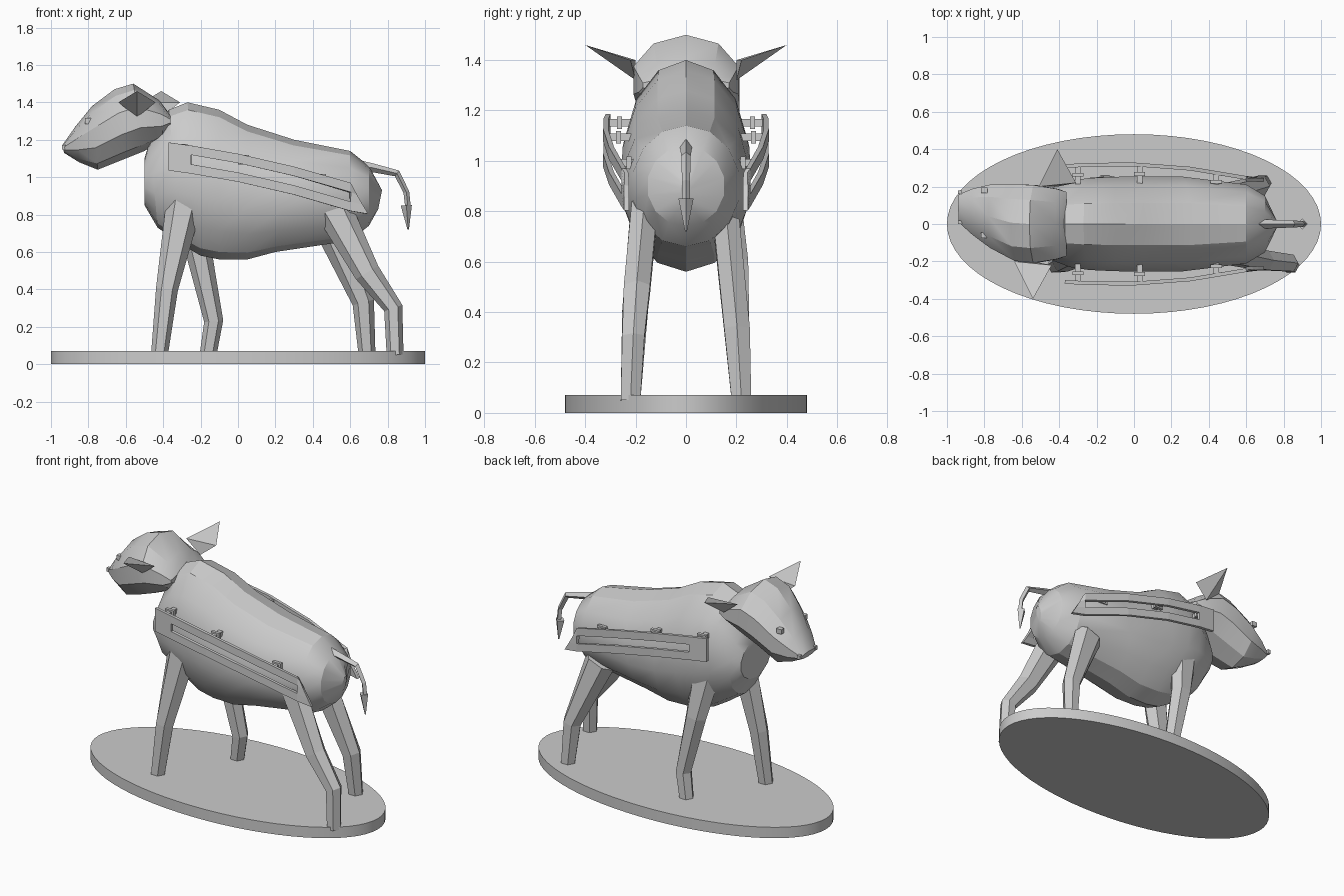
import bpy
import bmesh
from math import cos, sin, pi, radians, sqrt
from mathutils import Vector

if "Cube" in bpy.data.objects:
    bpy.data.objects.remove(bpy.data.objects["Cube"])

grey = bpy.data.materials.new("plain grey")
grey.use_nodes = True
grey.diffuse_color = (0.6, 0.6, 0.6, 1)
grey.node_tree.nodes["Principled BSDF"].inputs["Base Color"].default_value = grey.diffuse_color


def finish(name, bm, smooth=False):
    """Turn a bmesh into a coloured object, flat or smooth with sharp edges kept."""
    bmesh.ops.recalc_face_normals(bm, faces=bm.faces)
    mesh = bpy.data.meshes.new(name)
    bm.to_mesh(mesh)
    bm.free()
    mesh.materials.append(grey)
    obj = bpy.data.objects.new(name, mesh)
    bpy.context.collection.objects.link(obj)
    if smooth:
        bpy.ops.object.select_all(action="DESELECT")
        obj.select_set(True)
        bpy.context.view_layer.objects.active = obj
        bpy.ops.object.shade_smooth_by_angle(angle=radians(25))
    return obj


def skin(name, rings, sides, smooth=False):
    """Join elliptical rings, each given by its centre and two half axes."""
    bm = bmesh.new()
    loops = []
    for centre, up, across in rings:
        angles = [2 * pi * i / sides for i in range(sides)]
        loops.append([bm.verts.new(centre + up * cos(a) + across * sin(a)) for a in angles])
    for near, far in zip(loops, loops[1:]):
        for i in range(sides):
            bm.faces.new((near[i - 1], near[i], far[i], far[i - 1]))
    bm.faces.new(loops[0])
    bm.faces.new(loops[-1])
    return finish(name, bm, smooth)


def hull(name, outline, sides, half_width, drift):
    """Skin between upper and lower outline points; width and sideways drift follow rules in x."""
    rings = []
    for top_x, top_z, low_x, low_z in outline:
        top, low = Vector((top_x, 0, top_z)), Vector((low_x, 0, low_z))
        middle = (top + low) / 2
        across = Vector((0, half_width(middle.x), 0))
        middle.y = drift(middle.x)
        rings.append((middle, (top - low) / 2, across))
    return skin(name, rings, sides, smooth=True)


def limb(name, path, thick, thin, start_y, end_y, sides):
    """Tapering tube along an (x, z) path, leaning from start_y to end_y."""
    points = [Vector((x, 0, z)) for x, z in path]
    last = len(points) - 1
    rings = []
    for i, point in enumerate(points):
        along = points[min(i + 1, last)] - points[max(i - 1, 0)]
        normal = Vector((along.z, 0, -along.x)).normalized()
        t = i / last
        radius = thin + (thick - thin) * (1 - t) ** 2
        centre = point + Vector((0, start_y + (end_y - start_y) * sqrt(t), 0))
        rings.append((centre, normal * radius, Vector((0, min(radius, 0.06), 0))))
    return skin(name, rings, sides)


def box(name, centre, size):
    bm = bmesh.new()
    bmesh.ops.create_cube(bm, size=1)
    bmesh.ops.scale(bm, vec=size, verts=bm.verts)
    bmesh.ops.translate(bm, vec=centre, verts=bm.verts)
    return finish(name, bm)


def ear(name, x, sign):
    bm = bmesh.new()
    front = bm.verts.new((x - 0.1, sign * 0.2, 1.4))
    back = bm.verts.new((x + 0.1, sign * 0.22, 1.4))
    under = bm.verts.new((x, sign * 0.2, 1.32))
    tip = bm.verts.new((x, sign * 0.4, 1.46))
    for corners in ((front, back, under), (front, back, tip), (back, under, tip), (under, front, tip)):
        bm.faces.new(corners)
    return finish(name, bm)


# Oval stand
bm = bmesh.new()
bmesh.ops.create_cone(bm, cap_ends=True, segments=64, radius1=1, radius2=1, depth=0.07)
bmesh.ops.scale(bm, vec=(1, 0.48, 1), verts=bm.verts)
bmesh.ops.translate(bm, vec=(0, 0, 0.035), verts=bm.verts)
finish("stand", bm, smooth=True)

# Torso, full in the middle and closing at chest and rump
hull("body", [
    (-0.5, 1.1, -0.5, 0.85),
    (-0.47, 1.2, -0.43, 0.73),
    (-0.37, 1.36, -0.3, 0.64),
    (-0.27, 1.4, -0.2, 0.58),
    (-0.1, 1.36, -0.1, 0.56),
    (0.05, 1.28, 0.05, 0.56),
    (0.3, 1.2, 0.2, 0.6),
    (0.6, 1.14, 0.6, 0.66),
    (0.7, 1.06, 0.7, 0.74),
    (0.77, 0.93, 0.75, 0.83)],
    sides=14,
    half_width=lambda x: 0.02 + 0.24 * sqrt(max(0, 1 - ((x - 0.1) / 0.66) ** 4)),
    drift=lambda x: 0)

# Head, turned a little towards its left
hull("head", [
    (-0.36, 1.33, -0.36, 1.27),
    (-0.42, 1.41, -0.4, 1.2),
    (-0.56, 1.5, -0.5, 1.14),
    (-0.66, 1.47, -0.6, 1.1),
    (-0.78, 1.38, -0.75, 1.04),
    (-0.87, 1.27, -0.85, 1.08),
    (-0.94, 1.17, -0.93, 1.13)],
    sides=10,
    half_width=lambda x: 0.22 - (x + 0.56) ** 2,
    drift=lambda x: 0.25 * max(0, -0.6 - x))

# Legs, each as a path from hip to hoof
legs = {
    "front_right_leg": (-1, [(-0.28, 0.9), (-0.38, 0.4), (-0.42, 0.05)]),
    "front_left_leg": (1, [(-0.26, 0.9), (-0.21, 0.6), (-0.13, 0.23), (-0.16, 0.05)]),
    "back_right_leg": (-1, [(0.5, 0.85), (0.69, 0.49), (0.83, 0.3), (0.84, 0.05)]),
    "back_left_leg": (1, [(0.5, 0.75), (0.67, 0.33), (0.69, 0.05)]),
}
for name, (sign, path) in legs.items():
    limb(name, path, thick=0.1, thin=0.045, start_y=sign * 0.16, end_y=sign * 0.22, sides=6)

# Tail with its tuft
limb("tail", [(0.65, 1.06), (0.72, 1.05), (0.85, 1.02), (0.9, 0.92), (0.91, 0.83)],
     thick=0.03, thin=0.015, start_y=0, end_y=0, sides=4)
limb("tail_tuft", [(0.9, 0.85), (0.91, 0.72)], thick=0.03, thin=0.004, start_y=0, end_y=0, sides=4)


# Side boards sag towards the rump and bow outwards
def board_height(x):
    return 1.05 - 0.2 * x - 0.1 * x * x


def board_bow(x):
    return 0.32 - 0.15 * (x + 0.1) ** 2


stations = (-0.37, -0.25, 0, 0.3, 0.6, 0.65)
edges = (0.075, 0.025, -0.025, -0.075)
last = len(stations) - 1

for side, sign, ear_x in (("right", -1, -0.54), ("left", 1, -0.41)):
    ear(side + "_ear", ear_x, sign)
    box(side + "_eye", (-0.8, 0.06 + sign * 0.12, 1.3), (0.035, 0.03, 0.03))
    box(side + "_nostril", (-0.93, 0.09 + sign * 0.08, 1.16), (0.02, 0.02, 0.025))

    # Board with a long slot; the rear edge is cut on a slant
    bm = bmesh.new()
    grid = []
    for k, x in enumerate(stations):
        slant = 0.6 if k == last else 0
        grid.append([bm.verts.new((x - slant * e, sign * board_bow(x), board_height(x) + e)) for e in edges])
    for k in range(last):
        for row in range(len(edges) - 1):
            if row != 1 or k in (0, last - 1):
                a, b = grid[k], grid[k + 1]
                bm.faces.new((a[row], a[row + 1], b[row + 1], b[row]))
    board = finish(side + "_board", bm)
    solid = board.modifiers.new("thickness", "SOLIDIFY")
    solid.thickness = 0.02
    solid.offset = 0

    # Brackets holding the board to the body
    for place, x in (("front", -0.3), ("middle", 0.03), ("rear", 0.44)):
        centre = (x, sign * (board_bow(x) - 0.05), board_height(x) + 0.05)
        box(f"{side}_{place}_bracket", centre, (0.03, 0.1, 0.03))
        box(f"{side}_{place}_bracket_pin", centre, (0.06, 0.02, 0.05))
